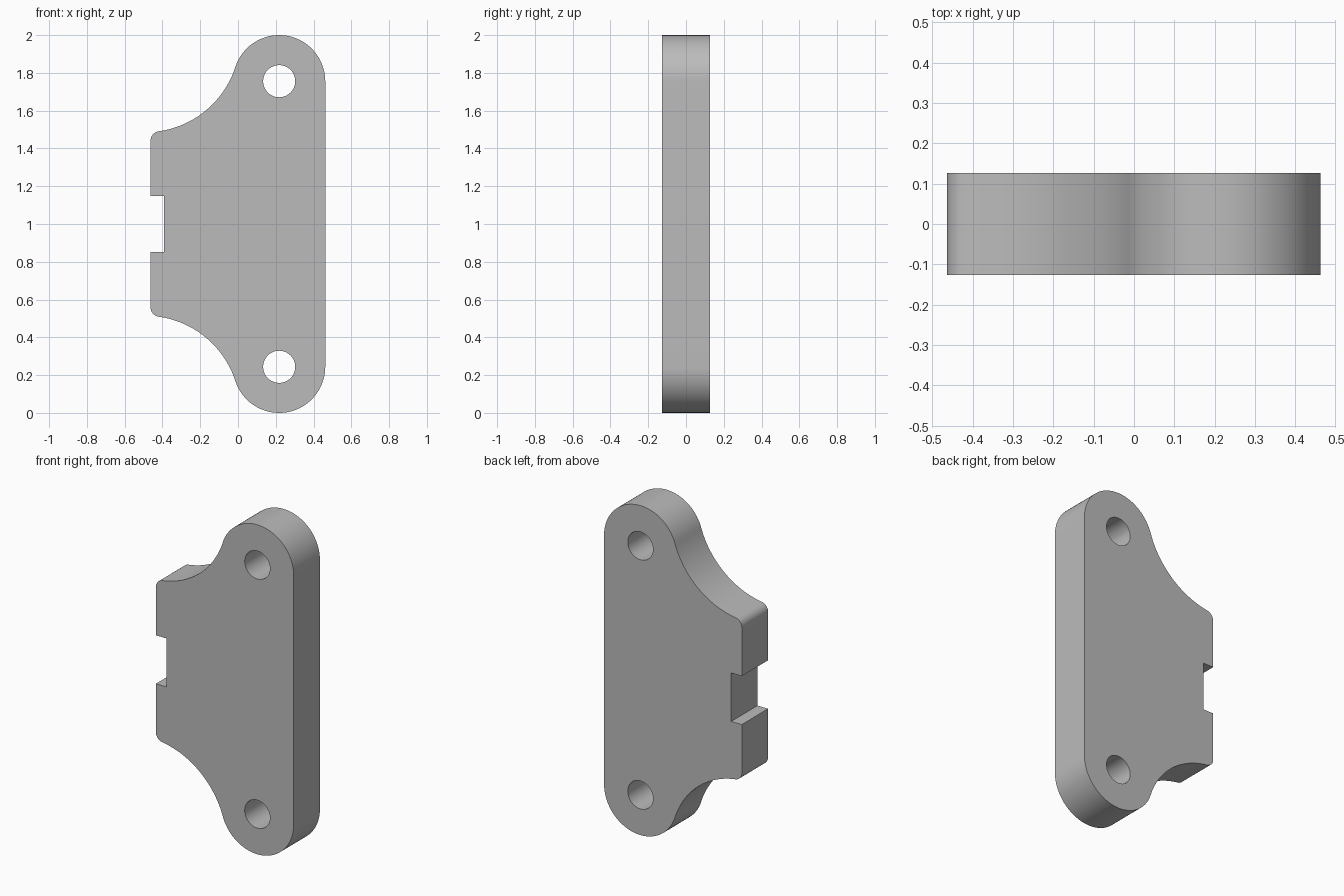
import bpy, bmesh
from math import sin, cos, radians, pi, atan2, sqrt

cube = bpy.data.objects.get("Cube")
if cube:
    bpy.data.objects.remove(cube, do_unlink=True)

HALF_DEPTH = 0.126
LEFT, NOTCH_X, NOTCH_Z = -0.463, -0.392, 1.147
EAR_X, EAR_Z, EAR_R = 0.218, 1.756, 0.244
HOLE_R, COVE_R, CORNER_R = 0.085, 0.5, 0.05

grey = bpy.data.materials.new("mid_grey")
grey.use_nodes = True
colour = (0.5, 0.5, 0.5, 1)
grey.diffuse_color = colour
grey.node_tree.nodes["Principled BSDF"].inputs["Base Color"].default_value = colour


def arc(cx, cz, r, start, end, steps):
    """Points along a circular arc, angles in radians."""
    angles = [start + (end - start) * i / steps for i in range(steps + 1)]
    return [(cx + r * cos(a), cz + r * sin(a)) for a in angles]


def extrude_profile(name, points, half):
    """Solid with the given x-z outline, centred on y = 0."""
    bm = bmesh.new()
    face = bm.faces.new([bm.verts.new((x, -half, z)) for x, z in points])
    moved = bmesh.ops.extrude_face_region(bm, geom=[face], use_keep_orig=True)["geom"]
    verts = [v for v in moved if isinstance(v, bmesh.types.BMVert)]
    bmesh.ops.translate(bm, verts=verts, vec=(0, 2 * half, 0))
    bmesh.ops.recalc_face_normals(bm, faces=bm.faces)
    mesh = bpy.data.meshes.new(name)
    bm.to_mesh(mesh)
    bm.free()
    mesh.materials.append(grey)
    obj = bpy.data.objects.new(name, mesh)
    bpy.context.collection.objects.link(obj)
    return obj


# Cove is tangent to the round ear; the small corner is tangent to the cove
tangent = radians(162)
cove_x = EAR_X + (EAR_R + COVE_R) * cos(tangent)
cove_z = EAR_Z + (EAR_R + COVE_R) * sin(tangent)
corner_x = LEFT + CORNER_R
corner_z = cove_z - sqrt((COVE_R + CORNER_R) ** 2 - (corner_x - cove_x) ** 2)
meet = atan2(cove_z - corner_z, cove_x - corner_x)

# Upper half of the outline, from the notch round to the straight edge
upper = [(NOTCH_X, NOTCH_Z), (LEFT, NOTCH_Z)]
upper += arc(corner_x, corner_z, CORNER_R, pi, meet, 10)
upper += arc(cove_x, cove_z, COVE_R, meet - pi, tangent - pi, 28)[1:]
upper += arc(EAR_X, EAR_Z, EAR_R, tangent, 0, 40)[1:]
lower = [(x, 2 - z) for x, z in reversed(upper)]
plate = extrude_profile("bracket_plate", upper + lower, HALF_DEPTH)

# Bolt holes through both ears
for z in (EAR_Z, 2 - EAR_Z):
    circle = arc(EAR_X, z, HOLE_R, 0, 2 * pi, 48)[:-1]
    cutter = extrude_profile("hole_cutter", circle, HALF_DEPTH * 2)
    cutter.hide_render = True
    cut = plate.modifiers.new("bolt_hole", 'BOOLEAN')
    cut.operation = 'DIFFERENCE'
    cut.solver = 'EXACT'
    cut.object = cutter
    bpy.context.view_layer.objects.active = plate
    bpy.ops.object.modifier_apply(modifier=cut.name)
    bpy.data.objects.remove(cutter, do_unlink=True)

# Smooth curved walls, crisp rims
bpy.ops.object.select_all(action='DESELECT')
plate.select_set(True)
bpy.context.view_layer.objects.active = plate
bpy.ops.object.shade_smooth_by_angle(angle=radians(30))
